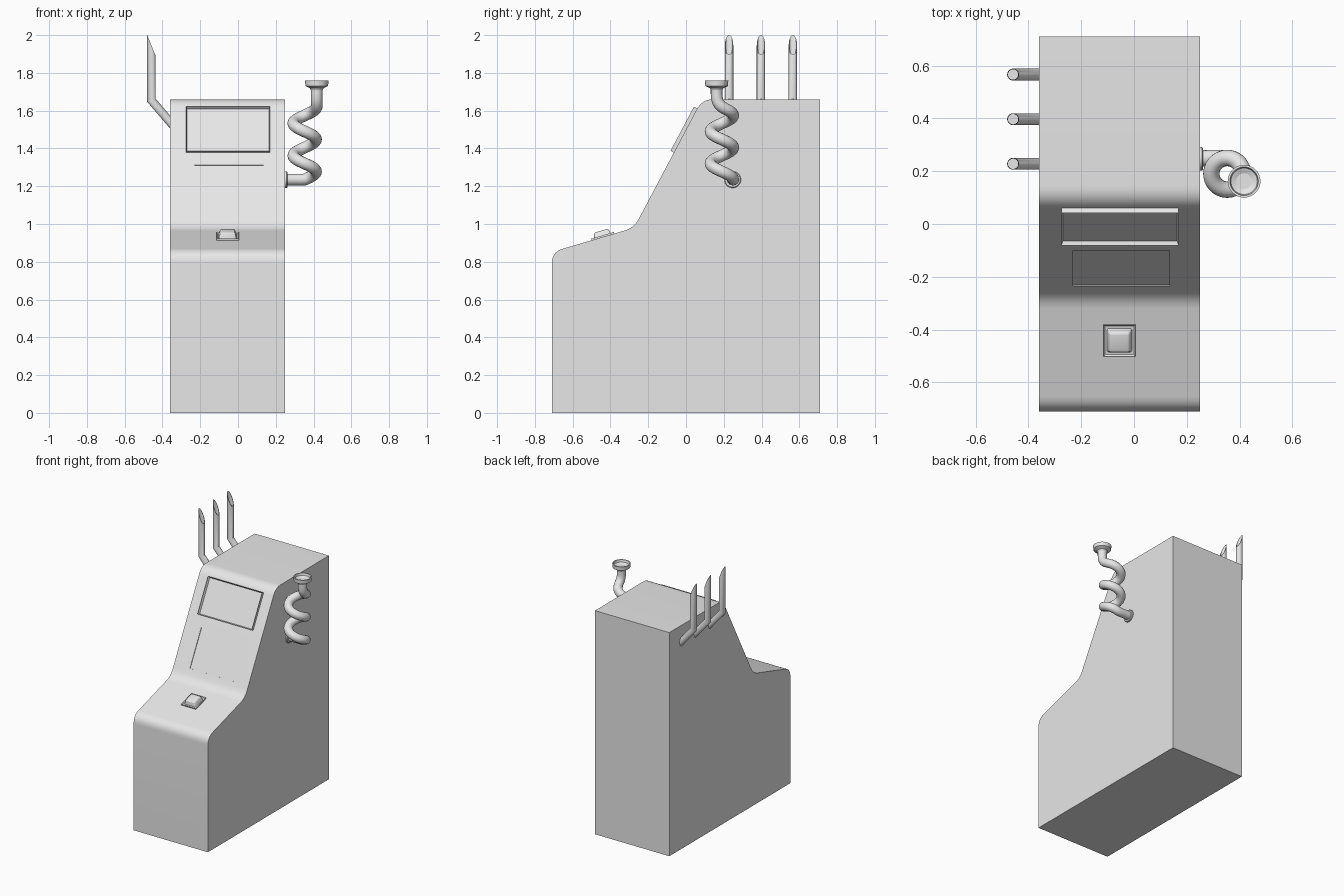
import bpy, bmesh, math
from mathutils import Vector, Matrix

if "Cube" in bpy.data.objects:
    bpy.data.objects.remove(bpy.data.objects["Cube"])

grey = bpy.data.materials.new("light grey")
grey.diffuse_color = (0.8, 0.8, 0.8, 1)
grey.use_nodes = True
grey.node_tree.nodes["Principled BSDF"].inputs["Base Color"].default_value = grey.diffuse_color


def finish(name, bm, matrix=None):
    """Turn a bmesh into a named, smooth-by-angle object."""
    if matrix:
        bm.transform(matrix)
    bmesh.ops.recalc_face_normals(bm, faces=bm.faces)
    me = bpy.data.meshes.new(name)
    bm.to_mesh(me)
    bm.free()
    me.materials.append(grey)
    ob = bpy.data.objects.new(name, me)
    bpy.context.collection.objects.link(ob)
    smooth(ob)
    return ob


def smooth(ob):
    bpy.ops.object.select_all(action='DESELECT')
    ob.select_set(True)
    bpy.context.view_layer.objects.active = ob
    bpy.ops.object.shade_smooth_by_angle(angle=math.radians(35))


def box(sx, sy, z0, z1):
    bm = bmesh.new()
    bmesh.ops.create_cube(bm, size=1, matrix=Matrix.Translation((0, 0, (z0 + z1) / 2))
                          @ Matrix.Diagonal((sx, sy, z1 - z0, 1)))
    return bm


def top_face(bm):
    return max(bm.faces, key=lambda f: f.calc_center_median().z)


def on_slope(x, y, z, angle):
    return Matrix.Translation((x, y, z)) @ Matrix.Rotation(angle, 4, 'X')


def loft(rings, caps=True):
    """Skin a list of equal-length point rings."""
    bm = bmesh.new()
    vs = [[bm.verts.new(p) for p in r] for r in rings]
    n = len(rings[0])
    for a, b in zip(vs, vs[1:]):
        for i in range(n):
            j = (i + 1) % n
            bm.faces.new((a[i], a[j], b[j], b[i]))
    if caps:
        bm.faces.new(vs[0])
        bm.faces.new(vs[-1])
    return bm


def lathe(profile, n=32):
    return loft([[(r * math.cos(t), r * math.sin(t), z) for t in
                  (2 * math.pi * i / n for i in range(n))] for r, z in profile])


# Cabinet: side profile (y, z, corner rounding) extruded across x
corners = [(-0.71, 0, 0), (-0.71, 0.852, 0.06), (-0.275, 0.98, 0.05),
           (0.085, 1.66, 0.06), (0.71, 1.66, 0), (0.71, 0, 0)]
outline = []
for i, (y, z, r) in enumerate(corners):
    p = Vector((y, z))
    if r == 0:
        outline.append(p)
        continue
    a = p + (Vector(corners[i - 1][:2]) - p).normalized() * r
    b = p + (Vector(corners[i + 1][:2]) - p).normalized() * r
    for k in range(9):
        t = k / 8
        outline.append(a * (1 - t) ** 2 + p * 2 * t * (1 - t) + b * t * t)
cabinet = finish("cabinet", loft([[(x, p.x, p.y) for p in outline] for x in (-0.36, 0.25)]))

STEEP, SHALLOW = math.atan(1.889), math.atan(0.294)


def steep_y(z):
    return -0.275 + (z - 0.98) / 1.889


# Shallow recessed panel on the steep face
cutter = finish("panel_cutter", box(0.365, 0.29, -0.005, 0.05),
                on_slope(-0.048, steep_y(1.183), 1.183, STEEP))
cut = cabinet.modifiers.new("panel recess", 'BOOLEAN')
cut.object = cutter
cut.operation = 'DIFFERENCE'
cut.solver = 'EXACT'
bpy.context.view_layer.objects.active = cabinet
bpy.ops.object.modifier_apply(modifier=cut.name)
bpy.data.objects.remove(cutter)
smooth(cabinet)

# Screen: raised box with a thin rim and sunken glass
bm = box(0.445, 0.265, -0.01, 0.02)
f = top_face(bm)
bmesh.ops.inset_region(bm, faces=[f], thickness=0.009)
bmesh.ops.translate(bm, verts=f.verts, vec=(0, 0, -0.017))
finish("screen", bm, on_slope(-0.053, steep_y(1.495), 1.495, STEEP))

# Button surround and tapered button on the shallow ledge
ledge = on_slope(-0.055, -0.44, 0.932, SHALLOW)
bm = box(0.12, 0.125, -0.01, 0.008)
f = top_face(bm)
bmesh.ops.inset_region(bm, faces=[f], thickness=0.008)
bmesh.ops.translate(bm, verts=f.verts, vec=(0, 0, -0.006))
finish("button_surround", bm, ledge)

bm = box(0.098, 0.098, -0.005, 0.034)
f = top_face(bm)
bmesh.ops.scale(bm, vec=(0.78, 0.78, 1), verts=f.verts)
bmesh.ops.bevel(bm, geom=[e for e in bm.edges if max(v.co.z for v in e.verts) > 0.03],
                offset=0.008, segments=3, profile=0.5, affect='EDGES')
finish("button", bm, ledge)

# Three slant-cut exhaust pipes on the left side
N, R, CX = 24, 0.0225, -0.458
tilt = -1.17                      # height change per x along the elbow
for k, py in enumerate((0.228, 0.397, 0.566)):
    def ring(r, height):
        pts = []
        for i in range(N):
            a = 2 * math.pi * i / N
            dx, dy = r * math.cos(a), r * math.sin(a)
            pts.append(Vector((CX + dx, py + dy, height(dx))))
        return pts
    slant = lambda dx: 1.945 - 2.45 * dx
    elbow = lambda dx: 1.655 + 0.36 * dx
    mid = ring(R, elbow)
    run = Vector((1, 0, tilt)) * 0.125
    base = [p + run for p in mid]
    finish(f"exhaust_pipe_{k + 1}", loft([base, mid, ring(R, slant), ring(R - 0.003, slant),
                                          ring(R - 0.003, lambda dx: 1.7)]))

# Coiled pipe on the right side
HX, HY, HR, PITCH, Z0 = 0.353, 0.19, 0.06, 0.17, 1.235
NX, NY = 0.417, 0.162
path = [(0.24, HY + HR - 0.003, Z0), (0.29, HY + HR, Z0), (0.33, HY + HR, Z0)]
for d in range(0, 791, 10):
    a = math.radians(90 - d)
    path.append((HX + HR * math.cos(a), HY + HR * math.sin(a), Z0 + PITCH * d / 360))
path += [(NX - 0.001, 0.193, 1.618), (NX, 0.178, 1.631), (NX, 0.168, 1.648),
         (NX, 0.163, 1.668), (NX, NY, 1.69), (NX, NY, 1.735)]
cu = bpy.data.curves.new("coil_path", 'CURVE')
cu.dimensions = '3D'
cu.bevel_depth = 0.031
cu.bevel_resolution = 6
cu.use_fill_caps = True
sp = cu.splines.new('POLY')
sp.points.add(len(path) - 1)
for pt, co in zip(sp.points, path):
    pt.co = (*co, 1)
tmp = bpy.data.objects.new("coil_path", cu)
bpy.context.collection.objects.link(tmp)
bpy.context.view_layer.update()
bm = bmesh.new()
bm.from_mesh(tmp.evaluated_get(bpy.context.evaluated_depsgraph_get()).to_mesh())
bpy.data.objects.remove(tmp)
finish("coiled_pipe", bm)

# Dished outlet on top of the coil
finish("outlet", lathe([(0.03, -0.03), (0.036, -0.018), (0.052, -0.010), (0.06, -0.006),
                        (0.062, 0.022), (0.054, 0.022), (0.05, 0.006), (0.025, -0.004),
                        (0.023, -0.02)]), Matrix.Translation((NX, NY, 1.737)))

# Wall flange where the coil enters the cabinet
finish("wall_flange", lathe([(0.044, -0.01), (0.044, 0.008), (0.04, 0.012), (0.03, 0.012)]),
       Matrix.Translation((0.25, HY + HR - 0.003, Z0)) @ Matrix.Rotation(math.pi / 2, 4, 'Y'))
